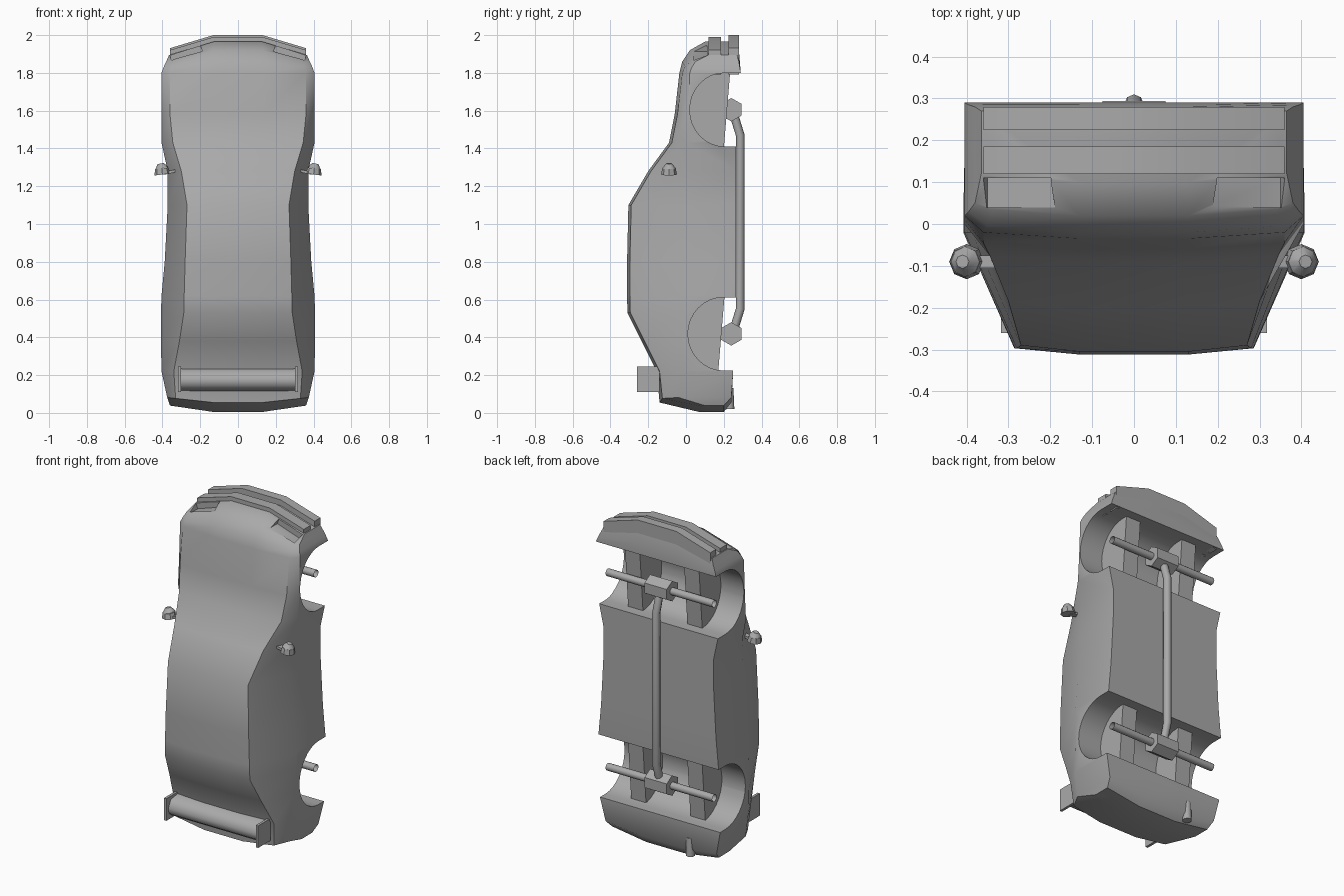
import bpy, bmesh, math
from mathutils import Vector, Matrix

if "Cube" in bpy.data.objects:
    bpy.data.objects.remove(bpy.data.objects["Cube"], do_unlink=True)

grey = bpy.data.materials.new("plain_grey")
grey.use_nodes = True
GREY = (0.4, 0.4, 0.4, 1)
grey.diffuse_color = GREY
grey.node_tree.nodes["Principled BSDF"].inputs["Base Color"].default_value = GREY


def select_only(obj):
    bpy.ops.object.select_all(action='DESELECT')
    obj.select_set(True)
    bpy.context.view_layer.objects.active = obj


def smooth(obj, degrees):
    select_only(obj)
    bpy.ops.object.shade_smooth_by_angle(angle=math.radians(degrees))


def finish(name, bm, degrees=40):
    bmesh.ops.recalc_face_normals(bm, faces=bm.faces)
    mesh = bpy.data.meshes.new(name)
    bm.to_mesh(mesh)
    bm.free()
    obj = bpy.data.objects.new(name, mesh)
    bpy.context.collection.objects.link(obj)
    mesh.materials.append(grey)
    smooth(obj, degrees)
    return obj


def prism(name, outline, x_low, x_high, degrees=40):
    """Extrude a (y, z) outline across x."""
    bm = bmesh.new()
    face = bm.faces.new([bm.verts.new((x_low, y, z)) for y, z in outline])
    result = bmesh.ops.extrude_face_region(bm, geom=[face])
    moved = [g for g in result["geom"] if isinstance(g, bmesh.types.BMVert)]
    bmesh.ops.translate(bm, verts=moved, vec=(x_high - x_low, 0, 0))
    return finish(name, bm, degrees)


def rod(name, start, end, r1, r2, sides, caps=True):
    """Round or faceted bar between two points."""
    start, end = Vector(start), Vector(end)
    axis = end - start
    turn = axis.to_track_quat('Z', 'Y').to_matrix().to_4x4()
    bm = bmesh.new()
    bmesh.ops.create_cone(bm, cap_ends=caps, segments=sides, radius1=r1, radius2=r2,
                          depth=axis.length,
                          matrix=Matrix.Translation((start + end) / 2) @ turn)
    return finish(name, bm)


def box(name, centre, size, tilt=0):
    bm = bmesh.new()
    bmesh.ops.create_cube(bm, size=1, matrix=Matrix.Translation(centre)
                          @ Matrix.Rotation(tilt, 4, 'Y') @ Matrix.Diagonal((*size, 1)))
    return finish(name, bm)


def cut(obj, cutter):
    select_only(obj)
    mod = obj.modifiers.new("cut", 'BOOLEAN')
    mod.operation, mod.solver, mod.object = 'DIFFERENCE', 'EXACT', cutter
    bpy.ops.object.modifier_apply(modifier=mod.name)
    bpy.data.objects.remove(cutter, do_unlink=True)


FLAT = 0.13  # half width of the straight middle of nose and tail


def drop(x):
    """How far nose and tail sweep back toward the sides."""
    return max(0, abs(x) - FLAT) * 0.3


# Body shell: z, roof y, roof half width, shoulder y, half width, floor y
STATIONS = [
    (0.005, 0.07, 0.33, 0.1, 0.36, 0.2),
    (0.055, -0.14, 0.33, -0.04, 0.375, 0.24),
    (0.22, -0.155, 0.34, -0.02, 0.405, 0.25),
    (0.38, -0.235, 0.31, -0.02, 0.408, 0.25),
    (0.53, -0.31, 0.287, -0.02, 0.408, 0.26),
    (0.62, -0.312, 0.285, -0.02, 0.405, 0.265),
    (0.8, -0.312, 0.28, -0.02, 0.388, 0.265),
    (1.1, -0.305, 0.27, -0.02, 0.372, 0.265),
    (1.28, -0.2, 0.3, -0.01, 0.372, 0.265),
    (1.43, -0.09, 0.345, 0, 0.405, 0.265),
    (1.58, -0.06, 0.36, 0.01, 0.405, 0.27),
    (1.8, -0.035, 0.36, 0.02, 0.405, 0.29),
    (1.86, -0.02, 0.35, 0.03, 0.395, 0.285),
    (1.92, 0.02, 0.34, 0.05, 0.38, 0.28),
    (1.965, 0.1, 0.33, 0.12, 0.365, 0.27),
]


def section(z, roof, roof_half, shoulder, half, floor):
    side = [(FLAT, roof), (roof_half, roof + 0.015), (half, shoulder),
            (half, floor), (FLAT, floor)]
    ring = side + [(-x, y) for x, y in reversed(side)]
    nose = min(1, max(0, (z - 1.8) / 0.15))
    tail = max(0, 1 - z / 0.2) * 0.5
    return [(x, y, z + drop(x) * (tail - nose)) for x, y in ring]


bm = bmesh.new()
rings = [[bm.verts.new(p) for p in section(*s)] for s in STATIONS]
count = len(rings[0])
for a, b in zip(rings, rings[1:]):
    for i in range(count):
        j = (i + 1) % count
        bm.faces.new((a[i], a[j], b[j], b[i]))
for ring in (rings[0], rings[-1]):
    bm.faces.new(ring[:5])
    bm.faces.new(ring[5:])
    bm.faces.new((ring[0], ring[4], ring[5], ring[9]))
body = finish("body", bm)

# Wheel wells: arch-shaped cuts through the full width
for mid, apex in ((0.418, 0.01), (1.605, 0.02)):
    arch = [(0.2 - (0.2 - apex) * math.sin(t), mid + 0.194 * math.cos(t))
            for t in (math.pi * k / 16 for k in range(17))]
    arch += [(0.4, mid - 0.194), (0.4, mid + 0.194)]
    cut(body, prism("wheel_well_cutter", arch, -0.6, 0.6))

# Headlight recesses
for s in (-1, 1):
    cut(body, box("headlight_cutter", (0.285 * s, 0.075, 1.935),
                  (0.17, 0.07, 0.1), 0.32 * s))
smooth(body, 62)


# Swept bars across the nose, with a groove between them
def nose_bar(name, y_low, y_high, tip):
    bm = bmesh.new()
    xs = [0.36, FLAT, -FLAT, -0.36]
    outline = [(x, tip - drop(x)) for x in xs] + [(x, 1.86 - drop(x)) for x in reversed(xs)]
    face = bm.faces.new([bm.verts.new((x, y_low, z)) for x, z in outline])
    result = bmesh.ops.extrude_face_region(bm, geom=[face])
    moved = [g for g in result["geom"] if isinstance(g, bmesh.types.BMVert)]
    bmesh.ops.translate(bm, verts=moved, vec=(0, y_high - y_low, 0))
    return finish(name, bm)


nose_bar("grille_bar", 0.12, 0.185, 1.99)
nose_bar("front_bumper", 0.225, 0.28, 2.0)

# Chassis rails crossing the wheel wells
for s, side in ((-1, "right"), (1, "left")):
    x = 0.2 * s
    prism(side + "_front_rail", [(0, 1.4), (0.2, 1.4), (0.235, 1.82), (0, 1.82)],
          x - 0.05, x + 0.05)
    prism(side + "_rear_rail", [(0, 0.21), (0.17, 0.21), (0.205, 0.63), (0, 0.63)],
          x - 0.05, x + 0.05)

# Axles with six-sided gear housings
for name, z in (("front", 1.605), ("rear", 0.418)):
    rod(name + "_axle", (-0.36, 0.24, z), (0.36, 0.24, z), 0.022, 0.022, 12, False)
    rod(name + "_gear_housing", (-0.075, 0.24, z), (0.075, 0.24, z), 0.062, 0.062, 6)

# Drive shaft, bent toward each housing
curve = bpy.data.curves.new("drive_shaft", 'CURVE')
curve.dimensions = '3D'
curve.bevel_depth = 0.023
curve.bevel_resolution = 2
spline = curve.splines.new('POLY')
path = [(0.25, 1.59), (0.287, 1.47), (0.287, 0.55), (0.25, 0.43)]
spline.points.add(len(path) - 1)
for point, (y, z) in zip(spline.points, path):
    point.co = (0, y, z, 1)
shaft = bpy.data.objects.new("drive_shaft", curve)
bpy.context.collection.objects.link(shaft)
curve.materials.append(grey)
select_only(shaft)
bpy.ops.object.convert(target='MESH')
smooth(bpy.context.object, 50)

# Rear wing with end plates
wing = [(-0.14, 0.115), (-0.2, 0.12), (-0.235, 0.145), (-0.24, 0.18),
        (-0.215, 0.225), (-0.14, 0.235)]
prism("rear_wing", wing, -0.305, 0.305, 60)
plate = [(-0.26, 0.11), (-0.14, 0.11), (-0.14, 0.245), (-0.26, 0.245)]
for s, side in ((-1, "right"), (1, "left")):
    prism(side + "_wing_plate", plate, 0.31 * s - 0.008, 0.31 * s + 0.008)

# Door mirrors
for s, side in ((-1, "right"), (1, "left")):
    rod(side + "_mirror_base", (0.4 * s, -0.09, 1.262), (0.404 * s, -0.09, 1.295),
        0.042, 0.036, 8)
    rod(side + "_mirror_cap", (0.404 * s, -0.09, 1.295), (0.41 * s, -0.09, 1.32),
        0.036, 0.016, 8)
    box(side + "_mirror_arm", (0.36 * s, -0.09, 1.275), (0.06, 0.03, 0.015), 0.2 * s)

# Exhaust pipe
rod("exhaust_pipe", (-0.19, 0.23, 0.02), (-0.19, 0.225, 0.13), 0.026, 0.026, 10)
